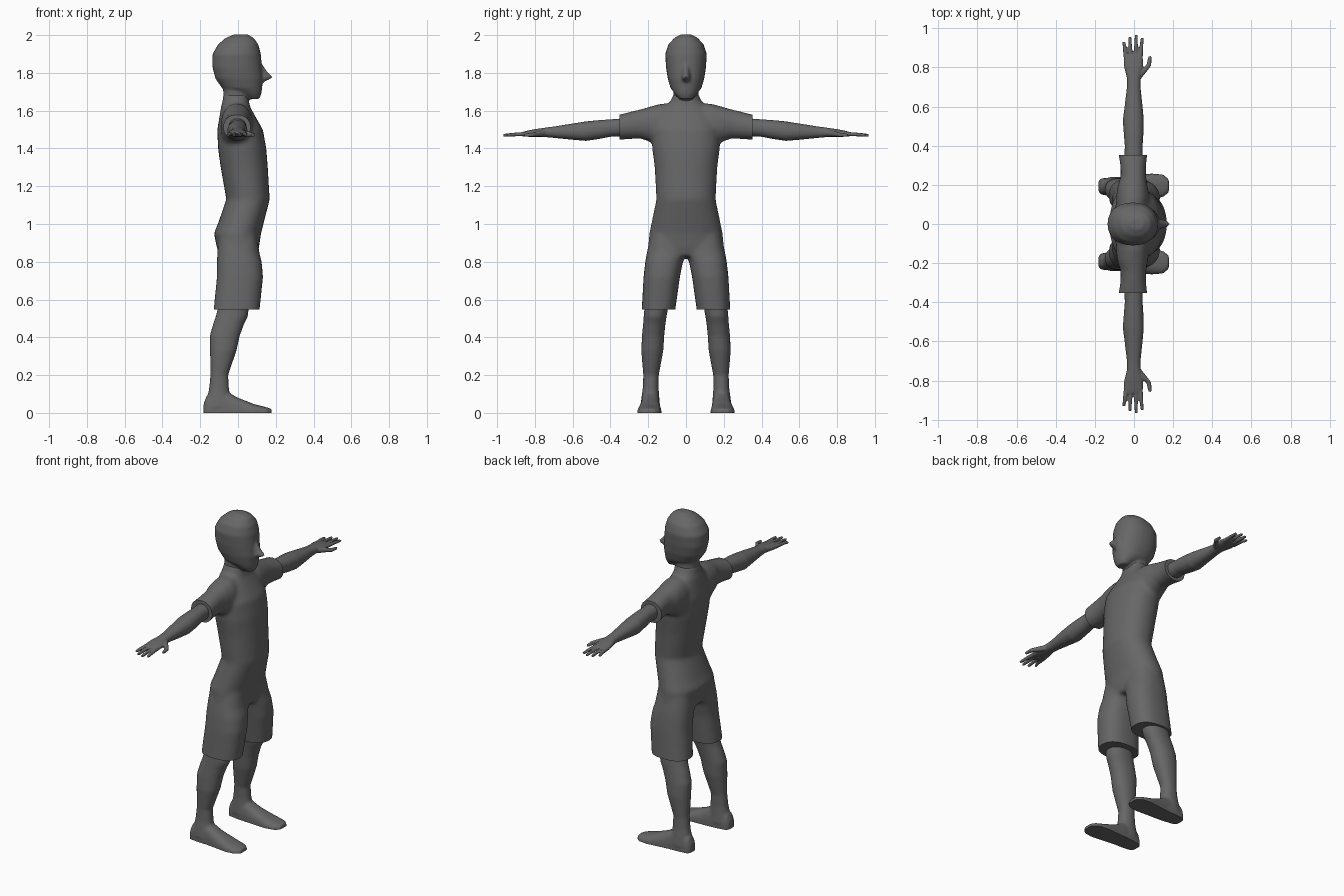
import bpy, bmesh
from math import cos, sin, tau, radians, copysign

ORDER = {'X': lambda t, u, v: (t, u, v),
         'Y': lambda t, u, v: (u, t, v),
         'Z': lambda t, u, v: (u, v, t)}

dark = bpy.data.materials.new("dark_grey")
dark.diffuse_color = (.135, .135, .135, 1)


def loft(bm, axis, rings, side=1, power=2.2, sides=28):
    """Closed tube through rings (t, u0, u1, v0, v1); side=-1 flips it across y."""
    loops = []
    for t, u0, u1, v0, v1 in rings:
        loop = []
        for i in range(sides):
            c, s = cos(tau * i / sides), sin(tau * i / sides)
            u = (u0 + u1) / 2 + (u1 - u0) / 2 * copysign(abs(c) ** (2 / power), c)
            v = (v0 + v1) / 2 + (v1 - v0) / 2 * copysign(abs(s) ** (2 / power), s)
            x, y, z = ORDER[axis](t, u, v)
            loop.append(bm.verts.new((x, y * side, z)))
        loops.append(loop)
    for a, b in zip(loops, loops[1:]):
        for i in range(sides):
            j = (i + 1) % sides
            bm.faces.new((a[i], a[j], b[j], b[i]))
    bm.faces.new(loops[0])
    bm.faces.new(loops[-1])


def finish(name, bm, voxel, cuts=(), smooth=4):
    """Fuse overlapping lofts, soften the joins, then trim crisp hems."""
    bmesh.ops.recalc_face_normals(bm, faces=bm.faces)
    me = bpy.data.meshes.new(name)
    bm.to_mesh(me)
    bm.free()
    ob = bpy.data.objects.new(name, me)
    bpy.context.collection.objects.link(ob)
    bpy.ops.object.select_all(action='DESELECT')
    ob.select_set(True)
    bpy.context.view_layer.objects.active = ob
    m = ob.modifiers.new("fuse", 'REMESH')
    m.mode, m.voxel_size = 'VOXEL', voxel
    bpy.ops.object.modifier_apply(modifier=m.name)
    m = ob.modifiers.new("soften", 'SMOOTH')
    m.factor, m.iterations = 0.5, smooth
    bpy.ops.object.modifier_apply(modifier=m.name)
    me = ob.data
    bm = bmesh.new()
    bm.from_mesh(me)
    for co, no in cuts:
        r = bmesh.ops.bisect_plane(bm, geom=bm.verts[:] + bm.edges[:] + bm.faces[:],
                                   plane_co=co, plane_no=no, clear_outer=True)
        edges = [e for e in r['geom_cut'] if isinstance(e, bmesh.types.BMEdge)]
        bmesh.ops.holes_fill(bm, edges=edges, sides=0)
    bm.to_mesh(me)
    bm.free()
    me.materials.clear()
    me.materials.append(dark)
    bpy.ops.object.shade_smooth_by_angle(angle=radians(45))
    return ob


def sym(rings):
    """Rings given as (z, x0, x1, half width)."""
    return [(z, a, b, -h, h) for z, a, b, h in rings]


# Clothing: torso, sleeves and shorts in one piece
bm = bmesh.new()
loft(bm, 'Z', sym([(.83, -.10, .10, .19), (.88, -.113, .112, .20), (.95, -.128, .122, .195),
                   (1.0, -.107, .135, .184), (1.13, -.062, .168, .157), (1.3, -.092, .158, .166),
                   (1.4, -.106, .15, .179), (1.5, -.11, .132, .18), (1.57, -.098, .092, .155),
                   (1.62, -.09, .064, .115), (1.65, -.082, .058, .082), (1.69, -.078, .06, .066)]))
for s in (1, -1):
    loft(bm, 'Y', [(0, -.08, .06, 1.40, 1.64), (.13, -.092, .08, 1.39, 1.638),
                   (.19, -.085, .07, 1.435, 1.622), (.24, -.068, .062, 1.452, 1.607),
                   (.30, -.07, .062, 1.45, 1.593), (.375, -.082, .07, 1.443, 1.573)], s)
    loft(bm, 'Z', [(.52, -.132, .112, .06, .236), (.72, -.112, .133, .032, .225),
                   (.80, -.111, .126, .016, .216), (.85, -.11, .113, -.01, .207),
                   (.95, -.10, .10, 0, .185)], s, 2.4)
finish("shirt_and_shorts", bm, .011,
       [((0, .352, 0), (0, 1, 0)), ((0, -.352, 0), (0, -1, 0)), ((0, 0, .548), (0, 0, -1))], smooth=8)

# Head with neck and nose
bm = bmesh.new()
loft(bm, 'Z', sym([(1.661, .06, .112, .034), (1.69, 0, .124, .06), (1.72, -.085, .128, .082),
                   (1.77, -.12, .133, .097), (1.83, -.135, .127, .106), (1.9, -.135, .121, .11),
                   (1.95, -.106, .108, .094), (1.985, -.066, .084, .062), (2.004, -.02, .05, .026)]))
loft(bm, 'Z', sym([(1.60, -.07, .05, .06), (1.65, -.078, .057, .067),
                   (1.70, -.078, .062, .067), (1.76, -.08, .06, .066)]))
loft(bm, 'Z', sym([(1.752, .06, .138, .022), (1.776, .06, .186, .024),
                   (1.80, .06, .16, .021), (1.85, .06, .125, .018)]))
finish("head", bm, .007, smooth=5)

for s, label in ((1, "left"), (-1, "right")):
    # Arm with palm, fingers and thumb
    bm = bmesh.new()
    loft(bm, 'Y', [(.32, -.05, .045, 1.465, 1.56), (.40, -.047, .044, 1.462, 1.554),
                   (.46, -.052, .048, 1.45, 1.55), (.53, -.057, .05, 1.44, 1.543),
                   (.60, -.048, .044, 1.446, 1.532), (.70, -.036, .033, 1.456, 1.516),
                   (.745, -.036, .034, 1.46, 1.51), (.80, -.05, .046, 1.46, 1.502),
                   (.84, -.053, .046, 1.462, 1.494), (.865, -.05, .042, 1.464, 1.488)], s)
    for x0, x1, tip in ((-.04, -.053, .93), (-.017, -.021, .957), (.008, .012, .966), (.032, .042, .95)):
        loft(bm, 'Y', [(.83, x0 - .012, x0 + .012, 1.465, 1.489),
                       (.90, (x0 + x1) / 2 - .01, (x0 + x1) / 2 + .01, 1.464, 1.485),
                       (tip, x1 - .008, x1 + .008, 1.462, 1.478)], s, 2, 12)
    loft(bm, 'Y', [(.74, .0, .034, 1.464, 1.50), (.785, .024, .07, 1.462, 1.492),
                   (.81, .062, .089, 1.461, 1.484), (.858, .074, .09, 1.462, 1.478)], s, 2, 12)
    finish(label + "_arm", bm, .005, smooth=2)

    # Lower leg with foot
    bm = bmesh.new()
    loft(bm, 'Z', [(.03, -.17, -.03, .137, .242), (.08, -.163, -.042, .141, .236),
                   (.13, -.153, -.048, .145, .229), (.20, -.146, -.052, .144, .226),
                   (.33, -.148, -.008, .12, .237), (.41, -.149, .01, .115, .233),
                   (.47, -.132, .032, .109, .227), (.51, -.118, .052, .103, .224),
                   (.58, -.10, .06, .09, .218)], s)
    loft(bm, 'X', [(-.182, .165, .22, -.05, .05), (-.166, .15, .233, -.09, .09),
                   (-.10, .14, .24, -.125, .125), (-.05, .136, .241, -.108, .108),
                   (0, .134, .247, -.08, .08), (.09, .129, .258, -.045, .045),
                   (.15, .138, .253, -.03, .03), (.178, .162, .228, -.022, .022)], s, 2.7)
    finish(label + "_leg", bm, .008, [((0, 0, 0), (0, 0, -1))], smooth=4)
